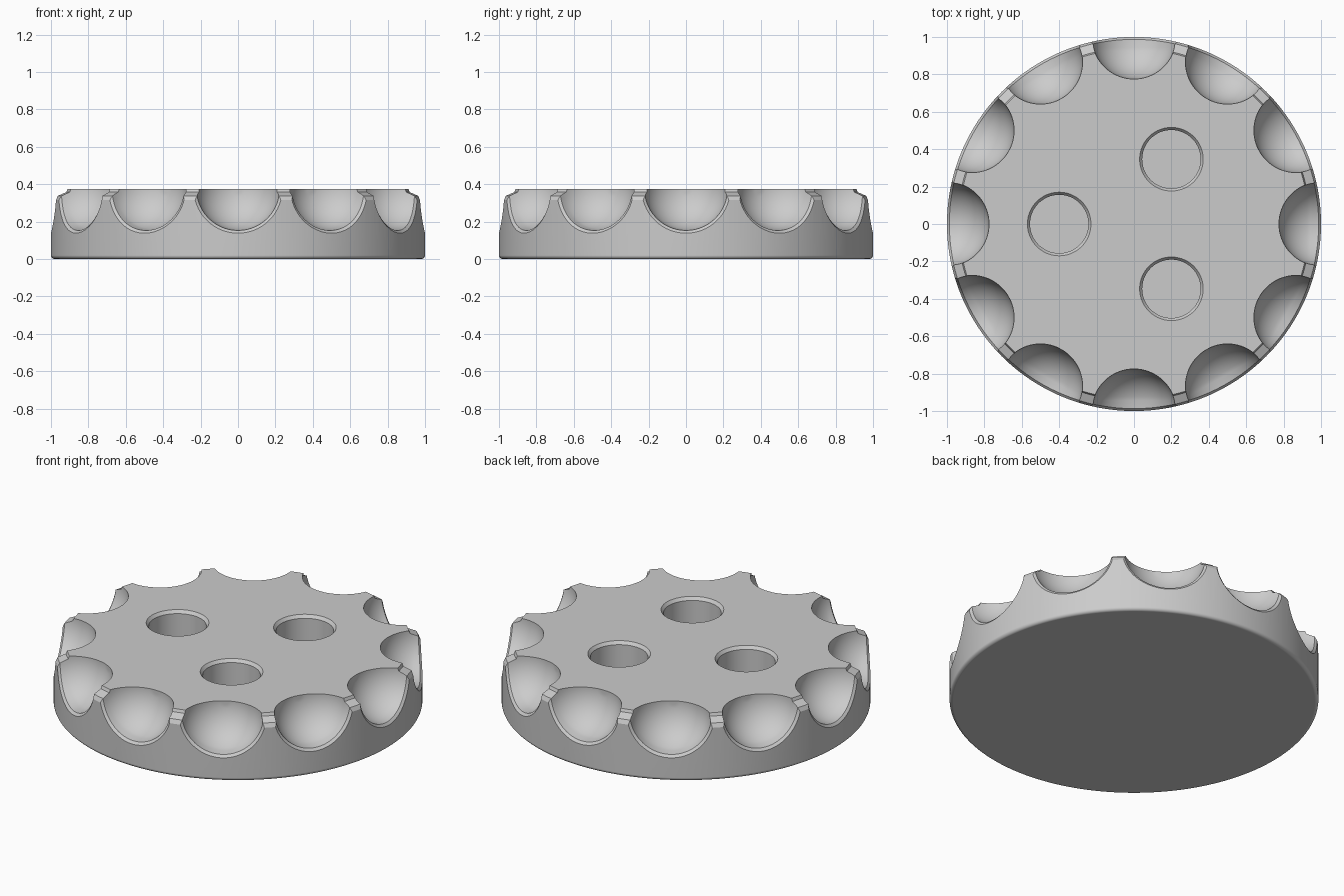
import bpy, bmesh
from math import sin, cos, pi, sqrt, radians
from mathutils import Matrix

cube = bpy.data.objects.get("Cube")
if cube:
    bpy.data.objects.remove(cube)

HEIGHT = 0.375
SCOOPS = 12
SCOOP_R = 0.225


def make_object(name, bm):
    bmesh.ops.recalc_face_normals(bm, faces=bm.faces)
    mesh = bpy.data.meshes.new(name)
    bm.to_mesh(mesh)
    bm.free()
    obj = bpy.data.objects.new(name, mesh)
    bpy.context.collection.objects.link(obj)
    return obj


def loft(bm, rings):
    """Skin a closed solid through rings of equal point count."""
    loops = [[bm.verts.new(p) for p in ring] for ring in rings]
    n = len(loops[0])
    for a, b in zip(loops, loops[1:]):
        for i in range(n):
            j = (i + 1) % n
            bm.faces.new((a[i], a[j], b[j], b[i]))
    bm.faces.new(loops[0])
    bm.faces.new(loops[-1])


def circle(radius, z, n, cx=0, cy=0):
    return [(cx + radius * cos(2 * pi * i / n), cy + radius * sin(2 * pi * i / n), z)
            for i in range(n)]


def scoop_ring(radius, depth, n=72):
    """Ring around the outward x axis; depth gives x from the sideways offset."""
    pts = []
    for i in range(n):
        t = 2 * pi * (i + 0.5) / n
        y = radius * cos(t)
        pts.append((depth(y), y, HEIGHT + radius * sin(t)))
    return pts


# Disc body: rounded bottom edge, stepped shoulder at the top
fillet = 0.02
profile = [(1 - fillet + fillet * sin(a), fillet - fillet * cos(a))
           for a in (radians(18 * k) for k in range(6))]
profile += [(1, 0.315), (0.988, 0.338), (0.942, 0.358), (0.935, HEIGHT)]
bm = bmesh.new()
loft(bm, [circle(r, z, 192) for r, z in profile])
body = make_object("knob_disc", bm)

# Cutters: spherical scoops with a flared lip that follows the round wall
bm = bmesh.new()
for k in range(SCOOPS):
    start = len(bm.verts)
    rings = []
    for step in range(1, 15):
        a = radians(5.4 * step)
        rings.append(scoop_ring(SCOOP_R * sin(a), lambda y, a=a: 1 - SCOOP_R * cos(a)))
    rings.append(scoop_ring(0.222, lambda y: sqrt(1 - y * y) - 0.013))
    rings.append(scoop_ring(0.239, lambda y: sqrt(1 - y * y) + 0.002))
    rings.append(scoop_ring(0.239, lambda y: 1.08))
    loft(bm, rings)
    bm.verts.ensure_lookup_table()
    bmesh.ops.rotate(bm, verts=bm.verts[start:], cent=(0, 0, 0),
                     matrix=Matrix.Rotation(2 * pi * k / SCOOPS, 3, 'Z'))

# Cutters: three blind holes with a chamfered mouth
for k in range(3):
    a = radians(60 + 120 * k)
    loft(bm, [circle(r, z, 96, 0.4 * cos(a), 0.4 * sin(a)) for r, z in
              ((0.156, HEIGHT / 2), (0.156, HEIGHT - 0.018), (0.17, HEIGHT), (0.17, 0.5))])
cutter = make_object("scoop_and_hole_cutter", bm)
cutter.hide_render = True

# Cut the body, then drop the cutter
bpy.ops.object.select_all(action='DESELECT')
bpy.context.view_layer.objects.active = body
body.select_set(True)
cut = body.modifiers.new("cut", 'BOOLEAN')
cut.operation = 'DIFFERENCE'
cut.solver = 'EXACT'
cut.object = cutter
bpy.ops.object.modifier_apply(modifier=cut.name)
bpy.data.objects.remove(cutter)

# Smooth shading with crisp rims and flat caps
bpy.ops.object.shade_smooth_by_angle(angle=radians(22))
weighted = body.modifiers.new("weighted_normals", 'WEIGHTED_NORMAL')
weighted.keep_sharp = True

# Plain grey plastic
grey = bpy.data.materials.new("grey_plastic")
grey.use_nodes = True
color = (0.6, 0.6, 0.6, 1)
grey.diffuse_color = color
grey.node_tree.nodes["Principled BSDF"].inputs["Base Color"].default_value = color
body.data.materials.clear()
body.data.materials.append(grey)
